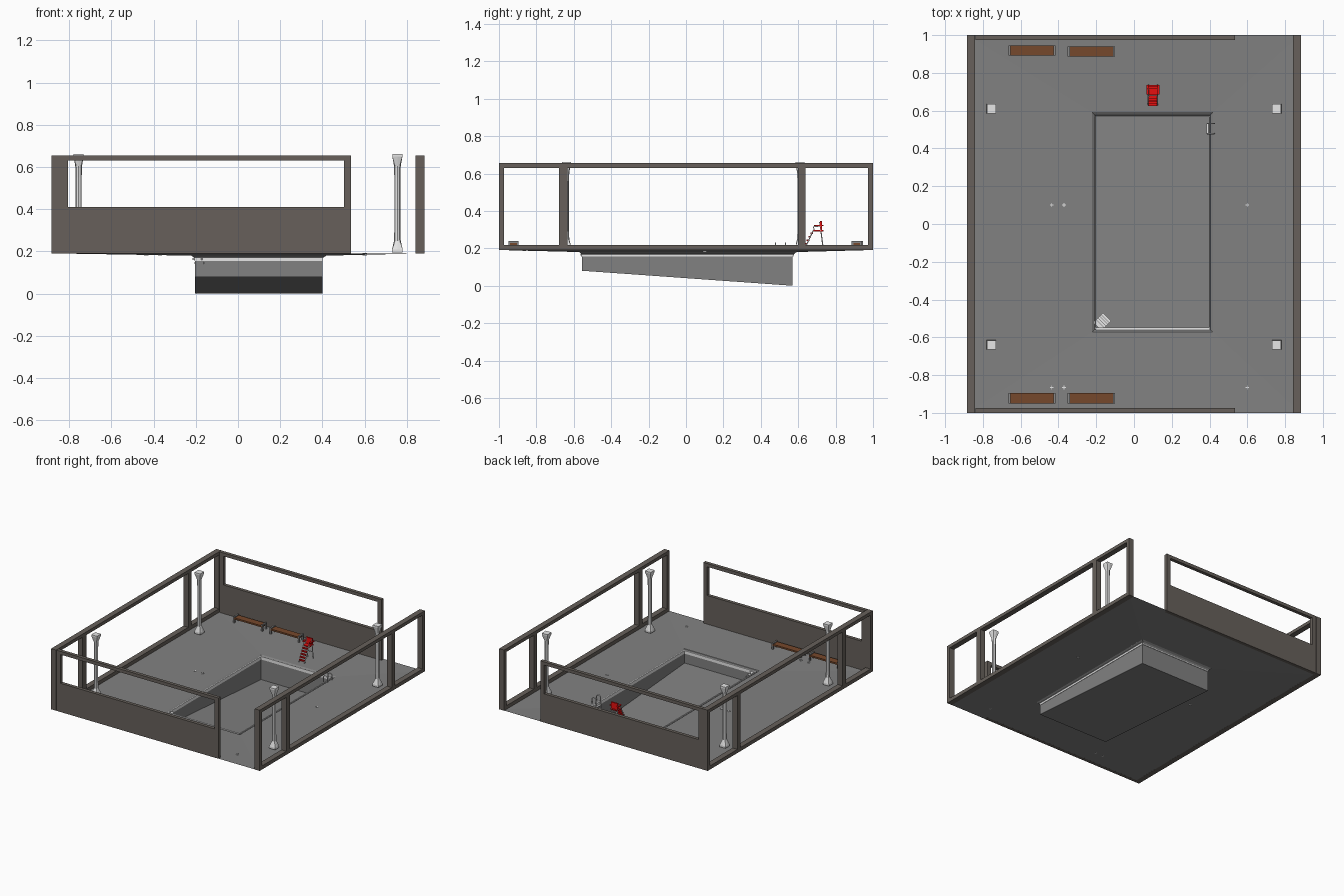
import bpy, bmesh, math
from mathutils import Vector, Matrix

if "Cube" in bpy.data.objects:
    bpy.data.objects.remove(bpy.data.objects["Cube"])


def mat(name, c):
    m = bpy.data.materials.new(name)
    m.diffuse_color = (*c, 1)
    m.use_nodes = True
    m.node_tree.nodes["Principled BSDF"].inputs["Base Color"].default_value = m.diffuse_color
    return m


GREY = mat("floor_grey", (0.22, 0.22, 0.22))
BROWN_GREY = mat("frame_brown_grey", (0.135, 0.118, 0.104))
WHITE = mat("white", (0.8, 0.8, 0.8))
WOOD = mat("bench_wood", (0.18, 0.065, 0.025))
RED = mat("red", (0.8, 0.005, 0.005))
METAL = mat("bench_metal", (0.25, 0.25, 0.25))


def finish(name, bm, m):
    me = bpy.data.meshes.new(name)
    bm.to_mesh(me)
    bm.free()
    me.materials.append(m)
    ob = bpy.data.objects.new(name, me)
    bpy.context.collection.objects.link(ob)
    return ob


def add_box(bm, x0, x1, y0, y1, z0, z1):
    t = Matrix.Translation(((x0 + x1) / 2, (y0 + y1) / 2, (z0 + z1) / 2))
    s = Matrix.Diagonal((x1 - x0, y1 - y0, z1 - z0, 1))
    bmesh.ops.create_cube(bm, size=1, matrix=t @ s)


def boxes(name, m, items):
    bm = bmesh.new()
    for b in items:
        add_box(bm, *b)
    return finish(name, bm, m)


def tube(name, m, paths, r):
    cu = bpy.data.curves.new(name, 'CURVE')
    cu.dimensions = '3D'
    cu.bevel_depth = r
    cu.bevel_resolution = 1
    cu.use_fill_caps = True
    for p in paths:
        s = cu.splines.new('POLY')
        s.points.add(len(p) - 1)
        for q, c in zip(s.points, p):
            q.co = (*c, 1)
    cu.materials.append(m)
    ob = bpy.data.objects.new(name, cu)
    bpy.context.collection.objects.link(ob)


def ring(bm, x0, x1, y0, y1, zf, zb):
    return [bm.verts.new(v) for v in
            ((x0, y0, zf), (x1, y0, zf), (x1, y1, zb), (x0, y1, zb))]


# deck and sloping pool basin as one sheet
bm = bmesh.new()
rings = [ring(bm, -0.88, 0.88, -1, 1, 0.191, 0.191),
         ring(bm, -0.222, 0.418, -0.572, 0.592, 0.18, 0.18),
         ring(bm, -0.21, 0.405, -0.562, 0.58, 0.172, 0.172),
         ring(bm, -0.203, 0.4, -0.555, 0.57, 0.155, 0.155),
         ring(bm, -0.203, 0.4, -0.555, 0.57, 0.08, 0.0)]
for a, b in zip(rings, rings[1:]):
    for i in range(4):
        j = (i + 1) % 4
        bm.faces.new((a[i], a[j], b[j], b[i]))
bm.faces.new(rings[-1])
bmesh.ops.recalc_face_normals(bm, faces=bm.faces)
if bm.faces[:][-1].normal.z < 0:
    bmesh.ops.reverse_faces(bm, faces=bm.faces[:])
finish("deck_and_pool", bm, GREY)

# light trim around the pool edge
boxes("pool_trim", WHITE, [(-0.205, 0.402, -0.562, -0.549, 0.155, 0.178),
                           (-0.205, 0.402, 0.568, 0.574, 0.155, 0.178),
                           (-0.207, -0.201, -0.555, 0.57, 0.155, 0.178),
                           (0.397, 0.403, -0.555, 0.57, 0.155, 0.178)])

# side window frames
for s, n in ((-1, "left"), (1, "right")):
    x0, x1 = sorted((s * 0.842, s * 0.884))
    items = [(x0, x1, -1, 1, 0.19, 0.218), (x0, x1, -1, 1, 0.63, 0.655)]
    for a, b in ((-1, -0.972), (-0.678, -0.634), (0.6, 0.64), (0.972, 1)):
        items.append((x0, x1, a, b, 0.218, 0.63))
    boxes(n + "_window_frame", BROWN_GREY, items)

# front and back walls with a long window
for s, n in ((-1, "front"), (1, "back")):
    y0, y1 = sorted((s * 0.974, s * 1.0))
    boxes(n + "_wall", BROWN_GREY, [(-0.84, 0.535, y0, y1, 0.19, 0.41),
                                    (-0.84, 0.535, y0, y1, 0.63, 0.655),
                                    (-0.84, -0.805, y0, y1, 0.41, 0.63),
                                    (0.503, 0.535, y0, y1, 0.41, 0.63)])

# columns with flared square ends and round shafts
PROFILE = [(0.025, 0.195, 1), (0.025, 0.21, 1), (0.016, 0.25, 0), (0.0145, 0.3, 0),
           (0.0145, 0.55, 0), (0.016, 0.605, 0), (0.024, 0.65, 1), (0.024, 0.662, 1)]
for cx in (-0.755, 0.755):
    for cy in (-0.64, 0.61):
        bm = bmesh.new()
        prev = None
        for r, z, square in PROFILE:
            cur = []
            for k in range(8):
                a = k * math.pi / 4
                c, sn = math.cos(a), math.sin(a)
                q = r / max(abs(c), abs(sn)) if square else r
                cur.append(bm.verts.new((cx + q * c, cy + q * sn, z)))
            if prev:
                for k in range(8):
                    j = (k + 1) % 8
                    bm.faces.new((prev[k], prev[j], cur[j], cur[k]))
            else:
                bm.faces.new(cur[::-1])
            prev = cur
        bm.faces.new(prev)
        finish("column", bm, WHITE)

# benches: wooden seat between two metal end frames
for x0, x1, yc in ((-0.665, -0.415, 0.918), (-0.352, -0.1, 0.913),
                   (-0.665, -0.415, -0.922), (-0.352, -0.1, -0.922)):
    boxes("bench_seat", WOOD, [(x0 + 0.006, x1 - 0.006, yc - 0.027, yc + 0.027, 0.218, 0.23)])
    legs = []
    for a in (x0, x1 - 0.012):
        legs += [(a, a + 0.012, yc - 0.027, yc - 0.018, 0.19, 0.236),
                 (a, a + 0.012, yc + 0.018, yc + 0.027, 0.19, 0.236),
                 (a, a + 0.012, yc - 0.027, yc + 0.027, 0.228, 0.238)]
    boxes("bench_legs", METAL, legs)

# lookout chair: white tube frame, red steps and seat
paths = []
for x in (0.076, 0.124):
    paths.append([(x, 0.63, 0.188), (x, 0.68, 0.295), (x, 0.73, 0.295)])
    paths.append([(x, 0.735, 0.188), (x, 0.715, 0.34)])
    paths.append([(x, 0.685, 0.29), (x, 0.682, 0.315), (x, 0.72, 0.32)])
paths.append([(0.076, 0.728, 0.24), (0.124, 0.728, 0.24)])
tube("chair_frame", WHITE, paths, 0.0035)
steps = []
for i in range(5):
    y, z = 0.632 + i * 0.01, 0.205 + i * 0.019
    steps.append((0.078, 0.122, y - 0.007, y + 0.007, z - 0.004, z + 0.004))
boxes("chair_steps", RED, steps)
boxes("chair_seat", RED, [(0.073, 0.127, 0.682, 0.735, 0.29, 0.298),
                          (0.073, 0.127, 0.716, 0.728, 0.298, 0.345),
                          (0.066, 0.078, 0.685, 0.735, 0.318, 0.325),
                          (0.122, 0.134, 0.685, 0.735, 0.318, 0.325)])

# pool ladder with two arched handles and rungs
hoops = []
for y in (0.478, 0.532):
    arc = [(0.407 + 0.018 * math.cos(math.pi * k / 6), y,
            0.21 + 0.018 * math.sin(math.pi * k / 6)) for k in range(7)]
    hoops.append([(0.425, y, 0.18)] + arc + [(0.389, y, 0.1)])
tube("pool_ladder_rails", WHITE, hoops, 0.004)
boxes("pool_ladder_rungs", WHITE,
      [(0.383, 0.395, 0.478, 0.532, z, z + 0.005) for z in (0.105, 0.13, 0.155)])

# corner pool steps running down on the diagonal
bm = bmesh.new()
for i in range(5):
    d = i * 0.009
    t = Matrix.Translation((-0.186 + d, -0.535 + d, 0.165 - i * 0.019))
    s = Matrix.Diagonal((0.022, 0.062, 0.009, 1))
    bmesh.ops.create_cube(bm, size=1, matrix=t @ Matrix.Rotation(math.radians(45), 4, 'Z') @ s)
finish("corner_steps", bm, WHITE)

# small cross shaped floor marks
marks = []
for x in (-0.435, -0.37, 0.6):
    for y in (0.1, -0.865):
        z = 0.1835 if y > 0 else 0.1895
        marks += [(x - 0.01, x + 0.01, y - 0.002, y + 0.002, z - 0.003, z + 0.003),
                  (x - 0.002, x + 0.002, y - 0.01, y + 0.01, z - 0.003, z + 0.003)]
boxes("floor_marks", WHITE, marks)
